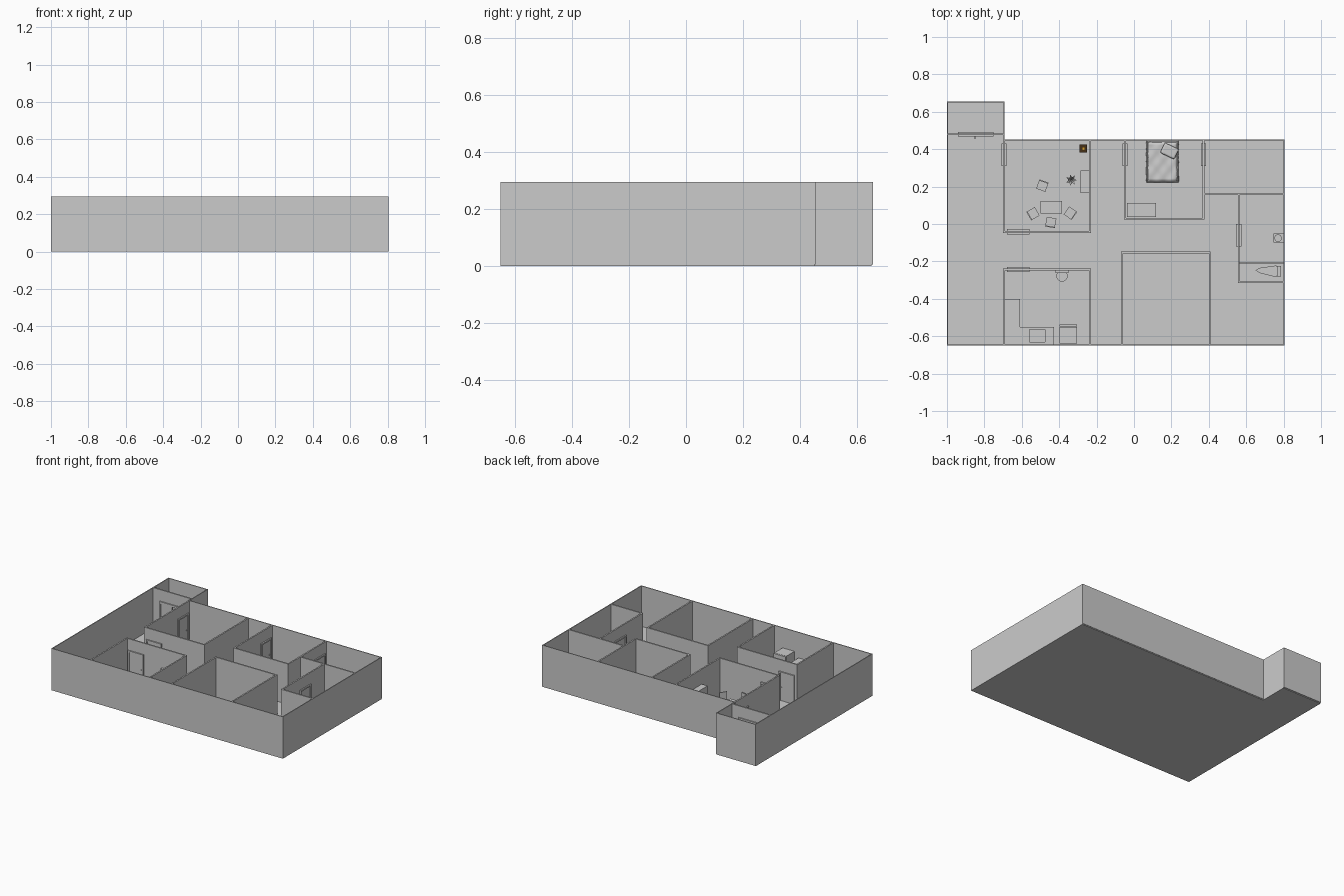
import bpy, bmesh, math, random
from mathutils import Matrix, Vector

if "Cube" in bpy.data.objects:
    bpy.data.objects.remove(bpy.data.objects["Cube"])

random.seed(3)
H, T = 0.295, 0.010   # wall height, wall thickness
FL = 0.010            # floor top


def make(name, bm, mat=None):
    me = bpy.data.meshes.new(name)
    bm.normal_update()
    bm.to_mesh(me)
    bm.free()
    ob = bpy.data.objects.new(name, me)
    bpy.context.collection.objects.link(ob)
    if mat:
        me.materials.append(mat)
    return ob


def add_box(bm, x0, x1, y0, y1, z0, z1):
    m = Matrix.Translation(((x0 + x1) / 2, (y0 + y1) / 2, (z0 + z1) / 2)) \
        @ Matrix.Diagonal((x1 - x0, y1 - y0, z1 - z0, 1))
    bmesh.ops.create_cube(bm, size=1, matrix=m)


def boxes(name, items, mat=None):
    bm = bmesh.new()
    for b in items:
        add_box(bm, *b)
    return make(name, bm, mat)


def cyl(name, x, y, z0, z1, r0, r1, n=16):
    bm = bmesh.new()
    bmesh.ops.create_cone(bm, cap_ends=True, segments=n, radius1=r0, radius2=r1, depth=z1 - z0,
                          matrix=Matrix.Translation((x, y, (z0 + z1) / 2)))
    return make(name, bm)


def wall_x(name, y, x0, x1, t=T):
    return boxes(name, [(x0, x1, y - t / 2, y + t / 2, 0.005, H)])


def wall_y(name, x, y0, y1, t=T):
    return boxes(name, [(x - t / 2, x + t / 2, y0, y1, 0.005, H)])


# floor slabs
boxes("floor", [(-1, 0.805, -0.65, 0.45, 0, FL), (-1, -0.693, 0.45, 0.65, 0, FL)])

# outer walls
o = 0.003
wall_x("front_wall", -0.65 + o, -1, 0.805, 0.006)
wall_y("left_wall", -1 + o, -0.65, 0.655, 0.006)
wall_y("right_wall", 0.805 - o, -0.65, 0.453, 0.006)
wall_x("back_wall", 0.45, -0.693, 0.805, 0.006)
wall_x("porch_back_wall", 0.655 - o, -1, -0.693, 0.006)
wall_y("porch_side_wall", -0.693 - o, 0.45, 0.655, 0.006)

# inner walls
wall_y("lounge_left_wall", -0.695, -0.045, 0.45)
wall_x("lounge_front_wall", -0.042, -0.70, -0.23)
wall_y("lounge_right_wall", -0.235, -0.045, 0.45)
wall_y("kitchen_left_wall", -0.695, -0.65, -0.24)
wall_x("kitchen_back_wall", -0.243, -0.70, -0.23)
wall_y("kitchen_right_wall", -0.235, -0.65, -0.24)
wall_y("bedroom_left_wall", -0.048, 0.025, 0.45)
wall_x("bedroom_front_wall", 0.028, -0.053, 0.375)
wall_y("bedroom_right_wall", 0.372, 0.025, 0.45)
wall_x("store_wall", 0.16, 0.372, 0.803)
wall_y("bath_left_wall", 0.56, -0.315, 0.16)
wall_x("bath_front_wall", -0.31, 0.555, 0.803)
wall_y("spare_left_wall", -0.065, -0.65, -0.152)
wall_y("spare_right_wall", 0.405, -0.65, -0.152)
wall_x("spare_back_wall", -0.152, -0.07, 0.41)

# porch wall with a doorway
boxes("porch_door_wall", [(-0.997, -0.93, 0.475, 0.485, FL, H), (-0.76, -0.697, 0.475, 0.485, FL, H),
                          (-0.93, -0.76, 0.475, 0.485, 0.21, H)])
boxes("porch_door_frame", [(-0.94, -0.93, 0.467, 0.493, FL, 0.21), (-0.76, -0.75, 0.467, 0.493, FL, 0.21),
                           (-0.94, -0.75, 0.467, 0.493, 0.20, 0.215)])
boxes("porch_door", [(-0.853, -0.847, 0.455, 0.475, 0.08, 0.10), (-0.93, -0.845, 0.473, 0.481, FL, 0.2)])


# doors: frame and slightly raised leaf, built along x then turned
def door(name, x, y, along_y):
    w, d, h = 0.06, 0.014, 0.205
    ob = boxes(name, [(-w, -w + 0.01, -d, d, FL, h), (w - 0.01, w, -d, d, FL, h), (-w, w, -d, d, h, h + 0.01),
                      (-w + 0.01, w - 0.01, -0.007, 0.007, FL, h), (w - 0.025, w - 0.016, -0.012, 0.012, 0.1, 0.106)])
    ob.location = (x, y, 0)
    ob.rotation_euler.z = math.pi / 2 if along_y else 0


door("lounge_side_door", -0.695, 0.37, True)
door("lounge_front_door", -0.62, -0.042, False)
door("kitchen_door", -0.62, -0.243, False)
door("bedroom_left_door", -0.048, 0.37, True)
door("bedroom_right_door", 0.372, 0.37, True)
door("bath_door", 0.56, -0.06, True)


# lounge: table, chairs, cabinet, coloured stand
def table(name, x0, x1, y0, y1, h):
    l = 0.007
    boxes(name, [(x0, x1, y0, y1, h - 0.007, h)] +
          [(x, x + l, y, y + l, FL, h) for x in (x0, x1 - l) for y in (y0, y1 - l)])


def chair(name, x, y, ang):
    s, l = 0.026, 0.005
    ob = boxes(name, [(-s, s, -s, s, 0.05, 0.057), (-s, s, -s, -s + 0.006, 0.057, 0.11)] +
               [(a, a + l, b, b + l, FL, 0.05) for a in (-s, s - l) for b in (-s, s - l)])
    ob.location = (x, y, 0)
    ob.rotation_euler.z = math.radians(ang)


table("dining_table", -0.50, -0.385, 0.057, 0.122, 0.085)
for i, (x, y, a) in enumerate([(-0.49, 0.205, 160), (-0.54, 0.055, -60), (-0.445, 0.008, -10), (-0.34, 0.058, 55)]):
    chair(f"chair_{i}", x, y, a)
boxes("cabinet", [(-0.285, -0.24, 0.167, 0.287, FL, 0.19)])
cyl("plant_pot", -0.335, 0.235, FL, 0.04, 0.012, 0.018)
bm = bmesh.new()
for i in range(7):   # plant leaves
    a = i * math.tau / 7
    tip = Vector((-0.335 + 0.03 * math.cos(a), 0.235 + 0.03 * math.sin(a), 0.08 + random.random() * 0.02))
    side = Vector((-math.sin(a), math.cos(a), 0)) * 0.006
    base = Vector((-0.335, 0.235, 0.04))
    mid = (base + tip) / 2 + Vector((0, 0, 0.015))
    bm.faces.new([bm.verts.new(p) for p in (base, mid + side, tip, mid - side)])
make("plant_leaves", bm)

brown = bpy.data.materials.new("dark_brown")
brown.diffuse_color = (0.06, 0.03, 0.01, 1)
brown.use_nodes = True
brown.node_tree.nodes["Principled BSDF"].inputs["Base Color"].default_value = brown.diffuse_color
amber = bpy.data.materials.new("amber")
amber.diffuse_color = (0.7, 0.35, 0.03, 1)
amber.use_nodes = True
amber.node_tree.nodes["Principled BSDF"].inputs["Base Color"].default_value = amber.diffuse_color
boxes("stand", [(-0.292, -0.25, 0.381, 0.424, FL, 0.08)], brown)
boxes("stand_top", [(-0.279, -0.263, 0.394, 0.411, 0.08, 0.09)], amber)

# bedroom: bed, draped blanket, pillow, desk
boxes("bed_base", [(0.07, 0.235, 0.23, 0.443, FL, 0.05)])
bm = bmesh.new()
bmesh.ops.create_grid(bm, x_segments=16, y_segments=20, size=1,
                      matrix=Matrix.Translation((0.152, 0.333, 0.06)) @ Matrix.Diagonal((0.086, 0.112, 1, 1)))
for v in bm.verts:
    edge = max(abs(v.co.x - 0.152) / 0.086, abs(v.co.y - 0.333) / 0.112)
    v.co.z += 0.003 * math.sin(v.co.x * 90) * math.cos(v.co.y * 70) - (0.04 if edge > 0.98 else 0)
    v.co.x += random.uniform(-0.002, 0.002)
for f in bm.faces:
    f.smooth = True
make("blanket", bm)
p = boxes("pillow", [(-0.042, 0.042, -0.03, 0.03, -0.012, 0.012)])
p.location = (0.19, 0.39, 0.075)
p.rotation_euler.z = math.radians(-25)
bev = p.modifiers.new("soft", 'BEVEL')
bev.width, bev.segments = 0.01, 3
table("desk", -0.038, 0.117, 0.038, 0.112, 0.085)

# kitchen: L counter with sink opening, hob, fridge, wall basin
boxes("counter", [(-0.69, -0.61, -0.555, -0.40, FL, 0.115),
                  (-0.69, -0.56, -0.644, -0.55, FL, 0.115), (-0.475, -0.427, -0.644, -0.55, FL, 0.115),
                  (-0.56, -0.475, -0.644, -0.63, FL, 0.115), (-0.56, -0.475, -0.563, -0.55, FL, 0.115),
                  (-0.56, -0.475, -0.63, -0.563, FL, 0.09)])
cyl("sink_drain", -0.518, -0.597, 0.09, 0.093, 0.006, 0.006)
boxes("hob", [(-0.685, -0.643, -0.51, -0.43, 0.115, 0.119)])
boxes("fridge", [(-0.398, -0.305, -0.64, -0.55, FL, 0.155), (-0.398, -0.305, -0.548, -0.538, FL, 0.155)])
boxes("basin_back", [(-0.42, -0.35, -0.262, -0.248, 0.10, 0.16)])
cyl("basin_bowl", -0.385, -0.278, 0.08, 0.12, 0.015, 0.03)
cyl("basin_pedestal", -0.385, -0.272, FL, 0.08, 0.012, 0.012)

# bathroom: wash stand, low shower kerb, toilet with tapered bowl
boxes("wash_stand", [(0.745, 0.798, -0.10, -0.05, FL, 0.08)])
cyl("wash_bowl", 0.77, -0.075, 0.08, 0.09, 0.012, 0.02)
boxes("shower_kerb", [(0.565, 0.80, -0.21, -0.206, FL, 0.03)])
bm = bmesh.new()
outline = [(0.65, -0.247), (0.67, -0.262), (0.76, -0.284), (0.775, -0.25), (0.76, -0.222), (0.67, -0.235)]
face = bm.faces.new([bm.verts.new((x, y, FL)) for x, y in reversed(outline)])
ret = bmesh.ops.extrude_face_region(bm, geom=[face])
for v in ret["geom"]:
    if isinstance(v, bmesh.types.BMVert):
        v.co.z = 0.06
bmesh.ops.recalc_face_normals(bm, faces=bm.faces)
make("toilet_bowl", bm)
boxes("toilet_tank", [(0.765, 0.785, -0.28, -0.225, FL, 0.1)])
